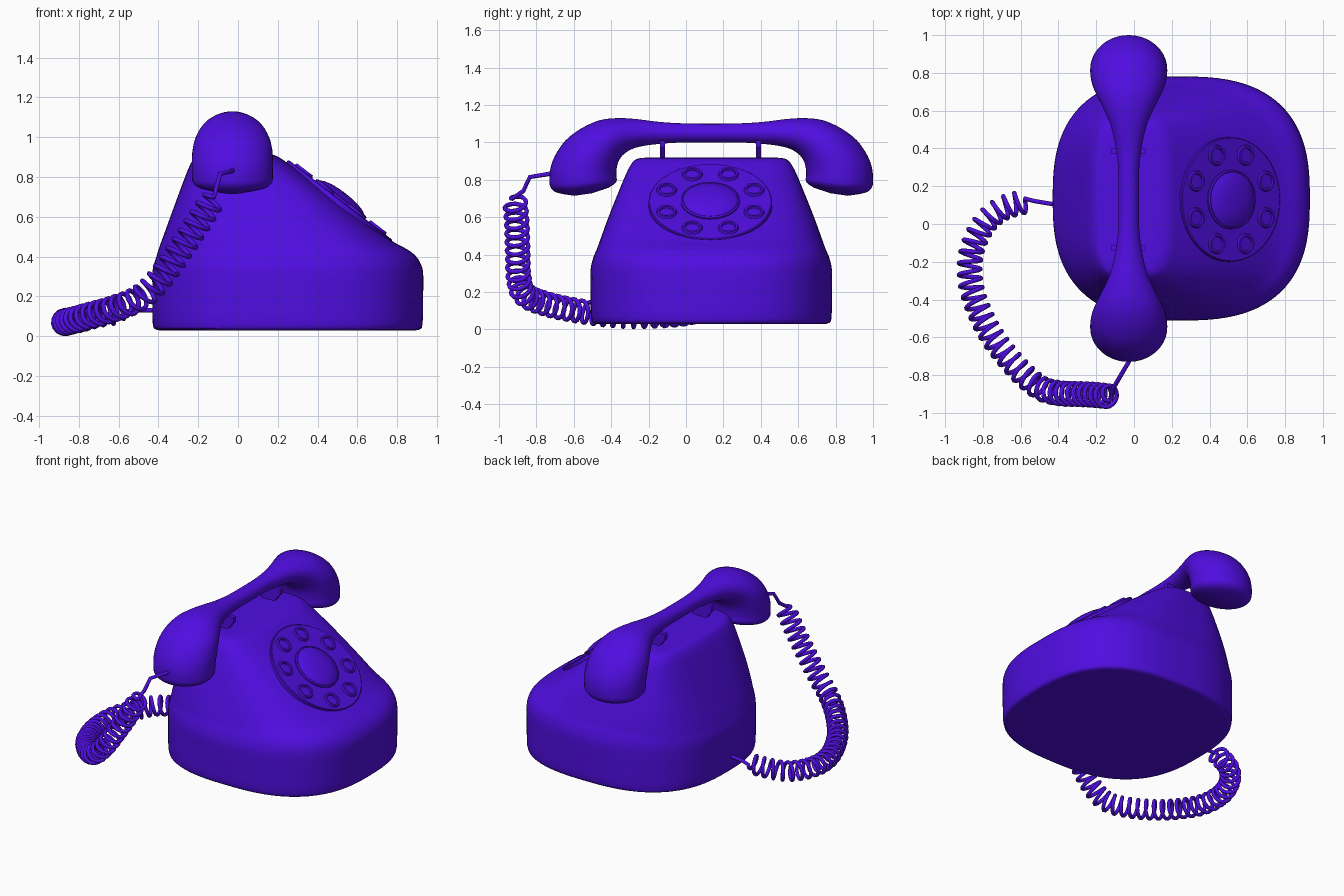
import bpy, bmesh, math
from mathutils import Vector, Matrix

if "Cube" in bpy.data.objects:
    bpy.data.objects.remove(bpy.data.objects["Cube"])

mat = bpy.data.materials.new("violet_plastic")
mat.diffuse_color = (0.08, 0.004, 0.75, 1)
mat.use_nodes = True
mat.node_tree.nodes["Principled BSDF"].inputs["Base Color"].default_value = mat.diffuse_color


def spline(rows, k):
    """Catmull-Rom interpolation of equally long tuples, k steps per span."""
    out = []
    for i in range(len(rows) - 1):
        p0, p1, p2 = rows[max(i - 1, 0)], rows[i], rows[i + 1]
        p3 = rows[min(i + 2, len(rows) - 1)]
        for j in range(k):
            t = j / k
            out.append(tuple(0.5 * (2 * b + (c - a) * t + (2 * a - 5 * b + 4 * c - d) * t * t
                                    + (3 * b - a - 3 * c + d) * t ** 3)
                             for a, b, c, d in zip(p0, p1, p2, p3)))
    return out + [tuple(rows[-1])]


def finish(obj, angle=35):
    bpy.context.collection.objects.link(obj)
    obj.data.materials.append(mat)
    bpy.ops.object.select_all(action='DESELECT')
    bpy.context.view_layer.objects.active = obj
    obj.select_set(True)
    if obj.type == 'CURVE':
        bpy.ops.object.convert(target='MESH')
    bpy.ops.object.shade_smooth_by_angle(angle=math.radians(angle))


def loft(name, rings, caps=True, angle=35):
    bm = bmesh.new()
    loops = [[bm.verts.new(p) for p in ring] for ring in rings]
    n = len(loops[0])
    for a, b in zip(loops, loops[1:]):
        for i in range(n):
            bm.faces.new((a[i], a[(i + 1) % n], b[(i + 1) % n], b[i]))
    if caps:
        bm.faces.new(loops[0])
        bm.faces.new(loops[-1])
    bmesh.ops.recalc_face_normals(bm, faces=bm.faces)
    me = bpy.data.meshes.new(name)
    bm.to_mesh(me)
    bm.free()
    finish(bpy.data.objects.new(name, me), angle)


def lathe(name, profile, matrix, n=48, caps=True):
    loft(name, [[matrix @ Vector((r * math.cos(2 * math.pi * i / n), r * math.sin(2 * math.pi * i / n), h))
                 for i in range(n)] for r, h in profile], caps)


# Body: stacked superellipse slices (z, left x, right x, half depth)
YC = 0.135
body = [(.03, -.39, .89, .605), (.034, -.412, .912, .627), (.06, -.428, .927, .643),
        (.2, -.43, .93, .645), (.32, -.43, .93, .645), (.37, -.42, .915, .635),
        (.40, -.41, .895, .625), (.434, -.4, .855, .61), (.484, -.382, .765, .592),
        (.6, -.34, .61, .55), (.75, -.285, .415, .49), (.84, -.25, .29, .452),
        (.88, -.23, .235, .43), (.905, -.21, .195, .41), (.917, -.18, .15, .375),
        (.92, -.12, .08, .3)]


def slice_ring(z, xl, xr, b, n=96):
    e = 2.65 + 1.1 * min(max((z - .33) / .57, 0), 1)
    power = lambda v: math.copysign(abs(v) ** (2 / e), v)
    ring = []
    for i in range(n):
        t = 2 * math.pi * i / n
        ring.append(((xl + xr) / 2 + (xr - xl) / 2 * power(math.cos(t)),
                     YC + b * power(math.sin(t)), z))
    return ring


loft("phone_body", [slice_ring(*r) for r in spline(body, 3)])

# Rotary dial on the sloping face
dial = Matrix.Translation((.51, .13, .68)) @ Matrix.Rotation(math.radians(37.6), 4, 'Y')
lathe("dial_plate", [(.33, -.04), (.33, .003), (.325, .007), (.1, .007)], dial, 64)
lathe("dial_centre", [(.158, 0), (.158, .016), (.150, .021), (.145, .019), (.12, .033),
                      (.08, .043), (.04, .047), (.01, .048)], dial)
for i in range(8):
    a = math.radians(22.5 + 45 * i)
    spot = dial @ Matrix.Translation((.253 * math.cos(a), .253 * math.sin(a), .005))
    lathe("finger_ring_%d" % (i + 1), [(.036, 0), (.039, .014), (.050, .014), (.056, 0)],
          spot, 32, caps=False)

# Handset: half of the rings (outer d, z, inner d, z, half width), mirrored about its middle
half = [(.15, 1.102, .15, 1.0, .055), (.28, 1.11, .28, .992, .07), (.40, 1.125, .37, .98, .095),
        (.50, 1.13, .43, .962, .127), (.60, 1.118, .475, .93, .162), (.70, 1.072, .497, .895, .188),
        (.78, 1.01, .505, .865, .2), (.835, .93, .507, .84, .204), (.86, .86, .507, .82, .204),
        (.865, .79, .505, .80, .203), (.856, .755, .513, .783, .196), (.82, .73, .55, .758, .16),
        (.73, .715, .64, .728, .05)]
rows = [(-a, b, -c, d, w) for a, b, c, d, w in reversed(half)] + [(0, 1.1, 0, 1.0, .055)] + half
rings = []
for do, zo, di, zi, w in spline(rows, 3):
    mid = Vector((-.028, YC + (do + di) / 2, (zo + zi) / 2))
    h = Vector((0, (do - di) / 2, (zo - zi) / 2))
    rings.append([mid + h * math.cos(t) + Vector((w * math.sin(t), 0, 0))
                  for t in (2 * math.pi * i / 40 for i in range(40))])
loft("handset", rings)

# Cradle prongs under the handle
for i, y in enumerate((-.125, .388)):
    loft("cradle_prong_%d" % (i + 1),
         [[(-.12, y + s, 1.01), (.062, y + s, 1.01), (.062, y + s, .975), (.0, y + s, .9),
           (-.06, y + s, .9), (-.12, y + s, .975)] for s in (-.014, .014)])

# Coiled cord: helix wound round a smooth spine, with straight leads at both ends
spine = [Vector(p) for p in spline(
    [(-.12, -.915, .70), (-.2, -.905, .57), (-.3, -.9, .42), (-.4, -.895, .28), (-.5, -.865, .19),
     (-.62, -.76, .14), (-.76, -.58, .1), (-.855, -.36, .073), (-.865, -.17, .073),
     (-.8, -.01, .085), (-.7, .08, .11), (-.57, .12, .13)], 24)]
dist = [0]
for a, b in zip(spine, spine[1:]):
    dist.append(dist[-1] + (b - a).length)
TURNS, STEPS = 35, 16
total = TURNS * STEPS
points = [Vector(p) for p in ((-.028, -.69, .84), (-.028, -.73, .832), (-.09, -.835, .815),
                              (-.11, -.87, .74))]
normal, k = Vector((0, -1, 0)), 0
for i in range(total + 1):
    s = dist[-1] * i / total
    while k < len(spine) - 2 and dist[k + 1] < s:
        k += 1
    tangent = (spine[k + 1] - spine[k]).normalized()
    centre = spine[k] + tangent * (s - dist[k])
    normal = (normal - tangent * normal.dot(tangent)).normalized()
    a = 2 * math.pi * i / STEPS
    r = .058 * min(1, (i + 2) / 8, (total - i + 2) / 8)
    points.append(centre + r * (normal * math.cos(a) + tangent.cross(normal) * math.sin(a)))
points += [Vector((-.52, .12, .13)), Vector((-.40, .1, .13))]
cu = bpy.data.curves.new("coiled_cord", 'CURVE')
cu.dimensions = '3D'
cu.bevel_depth = .012
cu.bevel_resolution = 2
cu.use_fill_caps = True
sp = cu.splines.new('POLY')
sp.points.add(len(points) - 1)
for p, q in zip(sp.points, points):
    p.co = (*q, 1)
finish(bpy.data.objects.new("coiled_cord", cu), 60)
